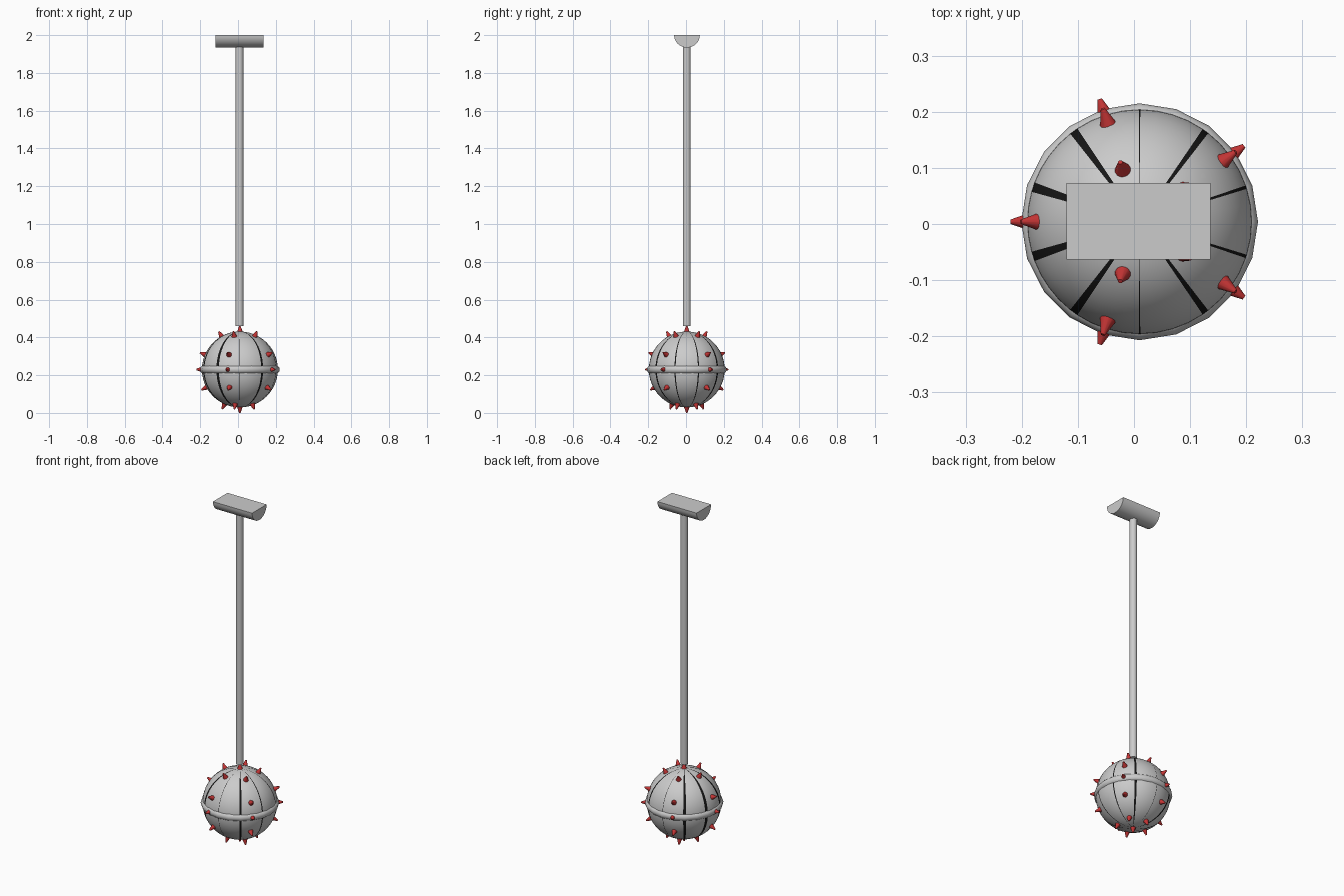
import bpy, bmesh, math
from mathutils import Vector

if "Cube" in bpy.data.objects:
    bpy.data.objects.remove(bpy.data.objects["Cube"])

CX, CY, CZ, R = 0.01, 0.004, 0.23, 0.201
CENTRE = Vector((CX, CY, CZ))


def material(name, rgb):
    m = bpy.data.materials.new(name)
    m.diffuse_color = (*rgb, 1)
    m.use_nodes = True
    m.node_tree.nodes["Principled BSDF"].inputs["Base Color"].default_value = m.diffuse_color
    return m


metal = material("light grey metal", (0.6, 0.6, 0.6))
black = material("black seam", (0.008, 0.008, 0.008))
red = material("red spike", (0.55, 0.035, 0.035))


def finish(name, bm, mats, angle=35):
    bmesh.ops.recalc_face_normals(bm, faces=bm.faces)
    me = bpy.data.meshes.new(name)
    bm.to_mesh(me)
    bm.free()
    ob = bpy.data.objects.new(name, me)
    bpy.context.collection.objects.link(ob)
    for m in mats:
        me.materials.append(m)
    bpy.ops.object.select_all(action='DESELECT')
    ob.select_set(True)
    bpy.context.view_layer.objects.active = ob
    bpy.ops.object.shade_smooth_by_angle(angle=math.radians(angle))
    return ob


# Ball: ten gores split by black seams of differing widths
seam_width = {18: 1.8, 54: 3.5, 90: 0.7, 126: 4.5, 162: 5.0}
longitudes = []          # (start angle, material of the strip that follows)
for k in range(10):
    a = 18 + 36 * k
    b = a + 36
    wa = seam_width[min(a, 360 - a)] / 2
    wb = seam_width[min(b % 360, 360 - b % 360)] / 2
    longitudes.append((a - wa, 1))
    for i in range(4):
        longitudes.append((a + wa + (36 - wa - wb) * i / 4, 0))

bm = bmesh.new()
ROWS = 24
north = bm.verts.new((CX, CY, CZ + R))
south = bm.verts.new((CX, CY, CZ - R))
columns = []
for a, _ in longitudes:
    t = math.radians(a)
    col = [north]
    for j in range(1, ROWS):
        p = math.pi * j / ROWS
        col.append(bm.verts.new(CENTRE + R * Vector(
            (math.sin(p) * math.cos(t), math.sin(p) * math.sin(t), math.cos(p)))))
    columns.append(col + [south])
for i, (_, mat) in enumerate(longitudes):
    c, d = columns[i], columns[(i + 1) % len(columns)]
    for j in range(ROWS):
        corners = list(dict.fromkeys((c[j], c[j + 1], d[j + 1], d[j])))
        bm.faces.new(corners).material_index = mat
finish("ball", bm, [metal, black])

# Equator band: twenty-sided ring with a round section
bm = bmesh.new()
N, M = 20, 12
rings = []
for i in range(N):
    t = 2 * math.pi * i / N
    ring = []
    for j in range(M):
        p = 2 * math.pi * j / M
        r = 0.188 + 0.023 * math.cos(p)
        ring.append(bm.verts.new((CX + r * math.cos(t), CY + r * math.sin(t),
                                  CZ + 0.023 * math.sin(p))))
    rings.append(ring)
for i in range(N):
    for j in range(M):
        a, b = rings[i], rings[(i + 1) % N]
        bm.faces.new((a[j], b[j], b[(j + 1) % M], a[(j + 1) % M]))
finish("equator_band", bm, [metal])


# Spikes: five per row, plus one at each pole
def spike(name, lat, lon):
    la, lo = math.radians(lat), math.radians(lon)
    d = Vector((math.cos(la) * math.cos(lo), math.cos(la) * math.sin(lo), math.sin(la)))
    bm = bmesh.new()
    bmesh.ops.create_cone(bm, cap_ends=True, segments=12, radius1=0.017,
                          radius2=0.004, depth=0.038)
    mat = d.to_track_quat('Z', 'Y').to_matrix().to_4x4()
    mat.translation = CENTRE + d * 0.211
    bm.transform(mat)
    finish(name, bm, [red])


for row, lat in enumerate((61, 23, 0, -28, -66)):
    for k in range(5):
        spike(f"spike_row{row + 1}_{k + 1}", lat, 36 + 72 * k)
spike("spike_top", 90, 0)
spike("spike_bottom", -90, 0)

# Rod
bm = bmesh.new()
bmesh.ops.create_cone(bm, cap_ends=True, segments=16, radius1=0.021,
                      radius2=0.021, depth=1.48)
bmesh.ops.translate(bm, verts=bm.verts, vec=(0.008, CY, 0.46 + 0.74))
finish("rod", bm, [metal])

# Handle: half cylinder lying along x, flat side up
bm = bmesh.new()
ends = []
for x in (-0.12, 0.136):
    ends.append([bm.verts.new((x, 0.005 + 0.068 * math.cos(math.pi * i / 16),
                               2.0 - 0.066 * math.sin(math.pi * i / 16)))
                 for i in range(17)])
a, b = ends
for i in range(17):
    j = (i + 1) % 17
    bm.faces.new((a[i], a[j], b[j], b[i]))
bm.faces.new(a)
bm.faces.new(b)
finish("handle", bm, [metal])
